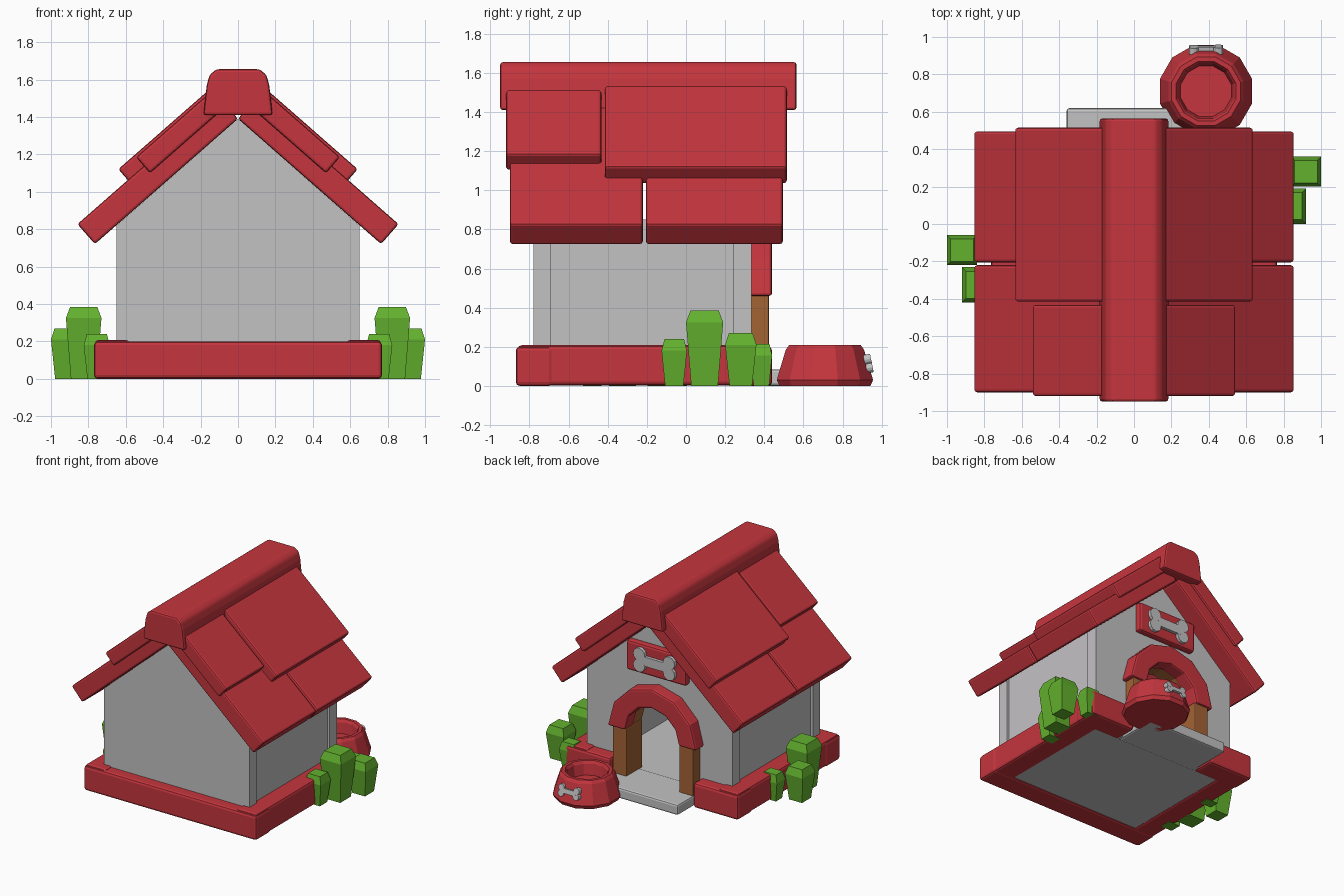
import bpy, bmesh, math
from mathutils import Vector, Matrix

cube = bpy.data.objects.get("Cube")
if cube:
    bpy.data.objects.remove(cube, do_unlink=True)


def material(name, rgb):
    m = bpy.data.materials.new(name)
    m.use_nodes = True
    m.diffuse_color = (*rgb, 1)
    m.node_tree.nodes["Principled BSDF"].inputs["Base Color"].default_value = (*rgb, 1)
    return m


RED = material("red paint", (0.56, 0.036, 0.048))
GREY = material("pale grey", (0.55, 0.54, 0.55))
GREEN = material("leaf green", (0.125, 0.44, 0.027))
WOOD = material("brown wood", (0.37, 0.125, 0.035))


def finish(bm, name, mat, bevel=0.0, mirror=False):
    bmesh.ops.recalc_face_normals(bm, faces=bm.faces)
    mesh = bpy.data.meshes.new(name)
    bm.to_mesh(mesh)
    bm.free()
    mesh.materials.append(mat)
    ob = bpy.data.objects.new(name, mesh)
    bpy.context.collection.objects.link(ob)
    if bevel:
        b = ob.modifiers.new("bevel", 'BEVEL')
        b.width, b.segments, b.limit_method = bevel, 2, 'ANGLE'
    if mirror:
        ob.modifiers.new("mirror", 'MIRROR').use_clip = False
    return ob


def add_prism(bm, outline, y0, y1):
    """Extrude an (x, z) outline from y0 to y1."""
    face = bm.faces.new([bm.verts.new((x, y0, z)) for x, z in outline])
    new = bmesh.ops.extrude_face_region(bm, geom=[face])["geom"]
    verts = [v for v in new if isinstance(v, bmesh.types.BMVert)]
    bmesh.ops.translate(bm, verts=verts, vec=(0, y1 - y0, 0))


def prism(name, outline, y0, y1, mat, bevel=0.0, mirror=False):
    bm = bmesh.new()
    add_prism(bm, outline, y0, y1)
    return finish(bm, name, mat, bevel, mirror)


def box(name, x0, x1, y0, y1, z0, z1, mat, bevel=0.0, mirror=False):
    return prism(name, [(x0, z0), (x1, z0), (x1, z1), (x0, z1)], y0, y1, mat, bevel, mirror)


def arc(radius, z, steps=6):
    return [(radius * math.cos(math.pi * i / steps), z + radius * math.sin(math.pi * i / steps))
            for i in range(steps + 1)]


# Base rails, floor and doorstep
box("back_rail", -0.77, 0.77, -0.87, -0.68, 0, 0.2, RED, 0.02)
box("side_rail", 0.58, 0.765, -0.86, 0.43, 0.003, 0.208, RED, 0.02, True)
box("door_rail", 0.37, 0.77, 0.25, 0.44, 0, 0.2, RED, 0.02, True)
box("floor", -0.6, 0.6, -0.7, 0.3, 0.01, 0.08, GREY)
box("doorstep", -0.36, 0.36, 0.25, 0.62, 0, 0.085, GREY, 0.015)

# Walls: plain gable, gable with an arched doorway, two sides
APEX, EAVE, SPRING = 1.39, 0.82, 0.46
gable = [(0.65, 0.05), (0.65, EAVE), (0, APEX), (-0.65, EAVE), (-0.65, 0.05)]
doorway = [(-0.3, 0.05)] + arc(0.3, SPRING)[::-1] + [(0.3, 0.05)]
prism("plain_gable_wall", gable, -0.78, -0.69, GREY)
prism("door_gable_wall", gable + doorway, 0.24, 0.335, GREY)
box("side_wall", 0.56, 0.63, -0.7, 0.25, 0.05, 0.85, GREY, 0, True)

# Door frame: wooden posts and lining, red arch in front
box("door_post", 0.235, 0.36, 0.22, 0.425, 0.08, SPRING + 0.01, WOOD, 0.008, True)
prism("door_lining", arc(0.34, SPRING) + arc(0.245, SPRING)[::-1], 0.22, 0.345, WOOD)
prism("door_arch", arc(0.395, SPRING) + arc(0.24, SPRING)[::-1], 0.325, 0.44, RED, 0.015)

# Roof slabs, laid out along the slope (s) and away from it (n)
slope = math.atan2(0.67, 0.765)
along = Vector((math.cos(slope), -math.sin(slope)))
away = Vector((math.sin(slope), math.cos(slope)))


def slab(name, end, n0, n1, y0, y1):
    corners = [(0, n0), (end, n0), (end, n1), (0, n1)]
    pts = [Vector((0, APEX)) + along * s + away * n for s, n in corners]
    prism(name, [tuple(p) for p in pts], y0, y1, RED, 0.014, True)


slab("lower_roof_slab_back", 1.017, 0, 0.142, -0.9, -0.22)
slab("lower_roof_slab_door", 1.017, 0, 0.142, -0.205, 0.495)
slab("upper_roof_slab_back", 0.545, 0.092, 0.205, -0.92, -0.432)
slab("upper_roof_slab_door", 0.659, 0.1, 0.219, -0.415, 0.515)

# Ridge cap
half = [(0.185, 1.41), (0.167, 1.57), (0.152, 1.625), (0.115, 1.655)]
prism("ridge_cap", half + [(-x, z) for x, z in half[::-1]], -0.95, 0.565, RED, 0.014)


# Bones: a shaft with two round knobs at each end
def bone(name, size, depth, place):
    bm = bmesh.new()
    w, h = 0.72 * size, 0.2 * size
    add_prism(bm, [(-w, -h), (w, -h), (w, h), (-w, h)], 0, depth)
    for sx in (-1, 1):
        for sz in (-1, 1):
            ring = [(sx * w + 0.28 * size * math.cos(math.tau * i / 12),
                     sz * 0.24 * size + 0.28 * size * math.sin(math.tau * i / 12)) for i in range(12)]
            add_prism(bm, ring, 0, depth * (1 + 0.02 * sx + 0.01 * sz))
    bm.transform(place)
    finish(bm, name, GREY)


# Sign above the door
box("sign_plate", -0.265, 0.265, 0.32, 0.385, 0.925, 1.165, RED, 0.018)
bone("sign_bone", 0.185, 0.035, Matrix.Translation((0, 0.375, 1.045)))

# Feeding bowl, turned around its own axis
profile = [(0.24, 0), (0.255, 0.03), (0.207, 0.185), (0.19, 0.208),
           (0.165, 0.208), (0.152, 0.185), (0.14, 0.1)]
SIDES = 12
bm = bmesh.new()
rings = []
for r, z in profile:
    angles = [math.tau * (i + 0.5) / SIDES for i in range(SIDES)]
    rings.append([bm.verts.new((0.385 + r * math.cos(a), 0.71 + r * math.sin(a), z)) for a in angles])
for lower, upper in zip(rings, rings[1:]):
    for i in range(SIDES):
        j = (i + 1) % SIDES
        bm.faces.new((lower[i], lower[j], upper[j], upper[i]))
bm.faces.new(rings[0][::-1])
bm.faces.new(rings[-1])
finish(bm, "feeding_bowl", RED)
bone("bowl_bone", 0.092, 0.035,
     Matrix.Translation((0.385, 0.915, 0.11)) @ Matrix.Rotation(math.radians(12), 4, 'X'))


# Bushes: clumps of flared, chamfered blocks
def leaf_block(bm, x, y, wx, wy, height):
    levels = [(0.72, 0), (1, height - 0.06), (0.76, height)]
    loops = [[bm.verts.new((x + sx * wx * k / 2, y + sy * wy * k / 2, z))
              for sx, sy in ((-1, -1), (1, -1), (1, 1), (-1, 1))] for k, z in levels]
    for a, b in zip(loops, loops[1:]):
        for i in range(4):
            bm.faces.new((a[i], a[(i + 1) % 4], b[(i + 1) % 4], b[i]))
    bm.faces.new(loops[0][::-1])
    bm.faces.new(loops[-1])


blocks = [(0.825, 0.095, 0.19, 0.19, 0.385), (0.92, 0.28, 0.16, 0.16, 0.27),
          (0.755, -0.06, 0.14, 0.13, 0.24), (0.755, 0.385, 0.14, 0.11, 0.215)]
for side, shift, name in ((1, 0, "left_bush"), (-1, -0.42, "right_bush")):
    bm = bmesh.new()
    for x, y, wx, wy, height in blocks:
        leaf_block(bm, side * x, y + shift, wx, wy, height)
    finish(bm, name, GREEN)
